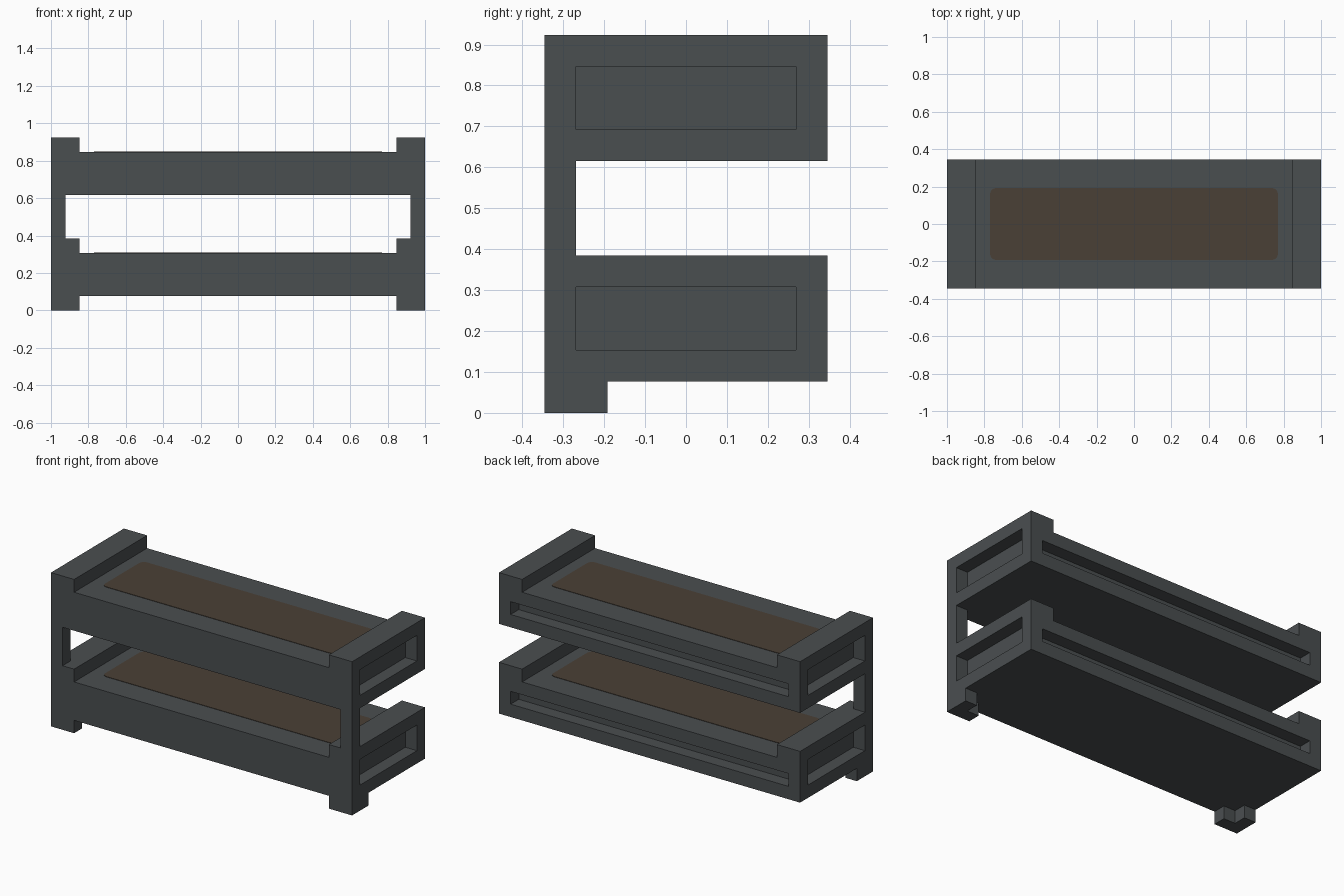
import bpy, bmesh, math
from mathutils import Vector

if "Cube" in bpy.data.objects:
    bpy.data.objects.remove(bpy.data.objects["Cube"])

U = 1 / 13  # module: the frame is 26 x 9 x 12 units


def material(name, rgb):
    m = bpy.data.materials.new(name)
    m.diffuse_color = (*rgb, 1)
    m.use_nodes = True
    m.node_tree.nodes["Principled BSDF"].inputs["Base Color"].default_value = m.diffuse_color
    return m


GREY = material("dark_grey_frame", (0.0685, 0.0762, 0.0802))
BROWN = material("dark_brown_bedding", (0.0685, 0.0513, 0.0369))


def prism(name, outline, axis, lo, hi, mat=GREY):
    """Extrude a 2D outline (in units) along axis 'y' or 'z'."""
    bm = bmesh.new()
    pts = [(a, lo, b) if axis == "y" else (a, b, lo) for a, b in outline]
    face = bm.faces.new([bm.verts.new(Vector(p) * U) for p in pts])
    step = Vector((0, hi - lo, 0) if axis == "y" else (0, 0, hi - lo)) * U
    ext = bmesh.ops.extrude_face_region(bm, geom=[face])
    bmesh.ops.translate(bm, vec=step,
                        verts=[g for g in ext["geom"] if isinstance(g, bmesh.types.BMVert)])
    bmesh.ops.recalc_face_normals(bm, faces=bm.faces)
    me = bpy.data.meshes.new(name)
    bm.to_mesh(me)
    bm.free()
    me.materials.append(mat)
    ob = bpy.data.objects.new(name, me)
    bpy.context.collection.objects.link(ob)
    return ob


def rect(x0, x1, y0, y1):
    return [(x0, y0), (x1, y0), (x1, y1), (x0, y1)]


def cut(target, cutter):
    cutter.hide_render = True
    mod = target.modifiers.new("recess", "BOOLEAN")
    mod.operation = "DIFFERENCE"
    mod.solver = "EXACT"
    mod.object = cutter
    bpy.context.view_layer.objects.active = target
    bpy.ops.object.modifier_apply(modifier=mod.name)
    bpy.data.objects.remove(cutter)


def rounded_rect(hx, hy, r, n=4):
    pts = []
    for i, (sx, sy) in enumerate([(1, 1), (-1, 1), (-1, -1), (1, -1)]):
        for k in range(n + 1):
            a = math.pi / 2 * (i + k / n)
            pts.append((sx * (hx - r) + r * math.cos(a), sy * (hy - r) + r * math.sin(a)))
    return pts


for label, z in (("lower", 1), ("upper", 8)):
    # deck with raised end blocks
    outline = [(-13, z), (13, z), (13, z + 4), (11, z + 4), (11, z + 3),
               (-11, z + 3), (-11, z + 4), (-13, z + 4)]
    deck = prism(label + "_bunk", outline, "y", -4.5, 4.5)
    # recessed panels in both ends
    for s in (-1, 1):
        cut(deck, prism("end_cutter", rect(*sorted((12 * s, 14 * s)), -3.5, 3.5), "z", z + 1, z + 3))
    # long slot in the back
    cut(deck, prism("slot_cutter", rect(-11.99, 11.99, 3.5, 5.5), "z", z + 1, z + 2))
    # flush bedding panel
    prism(label + "_bedding", rounded_rect(10, 2.5, 0.4), "z", z + 2.99, z + 3.03, BROWN)

for side, s in (("left", -1), ("right", 1)):
    # front post between the bunks
    prism(side + "_post", rect(*sorted((12 * s, 13 * s)), -4.5, -3.5), "z", 5, 8)
    # L-shaped front foot
    foot = [(13, -4.5), (13, -2.5), (12, -2.5), (12, -3.5), (11, -3.5), (11, -4.5)]
    prism(side + "_foot", [(s * x, y) for x, y in foot], "z", 0, 1)
